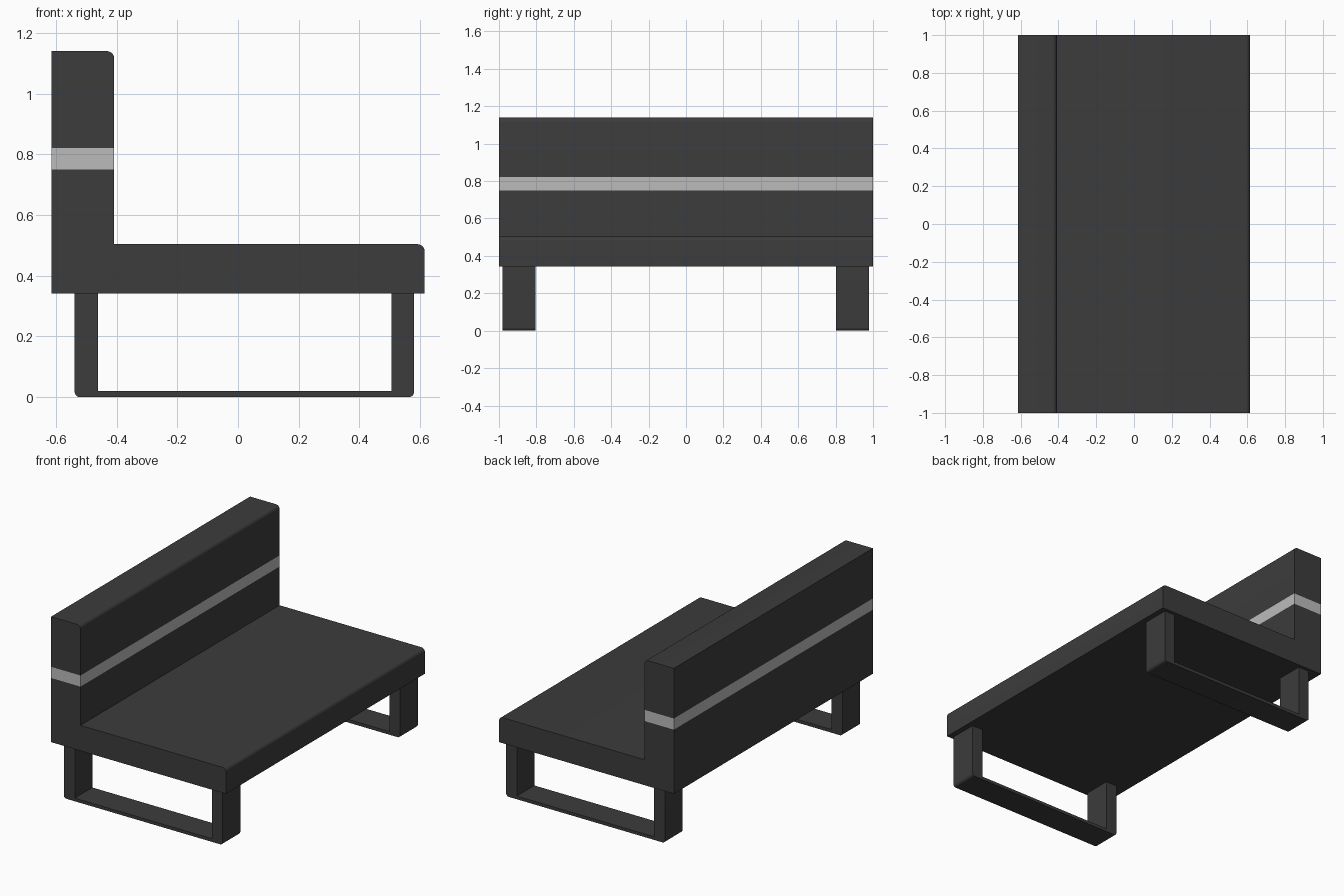
import bpy, bmesh, math
from mathutils import Vector

if "Cube" in bpy.data.objects:
    bpy.data.objects.remove(bpy.data.objects["Cube"])


def material(name, v):
    m = bpy.data.materials.new(name)
    m.diffuse_color = (v, v, v, 1)
    m.use_nodes = True
    m.node_tree.nodes["Principled BSDF"].inputs["Base Color"].default_value = m.diffuse_color
    return m


DARK = material("dark_grey", 0.045)
LIGHT = material("light_grey", 0.5)


def rounded(corners, steps=6):
    """Outline from (x, z, radius) right-angle corners."""
    pts = []
    n = len(corners)
    for i, (x, z, r) in enumerate(corners):
        p = Vector((x, z))
        if r == 0:
            pts.append(p)
            continue
        a = (Vector(corners[i - 1][:2]) - p).normalized() * r
        b = (Vector(corners[(i + 1) % n][:2]) - p).normalized() * r
        for k in range(steps + 1):
            t = math.pi / 2 * k / steps
            pts.append(p + a * (1 - math.sin(t)) + b * (1 - math.cos(t)))
    return pts


def extrude_profile(name, corners, y0, y1, band=None):
    bm = bmesh.new()
    face = bm.faces.new([bm.verts.new((p.x, y0, p.y)) for p in rounded(corners)])
    ext = bmesh.ops.extrude_face_region(bm, geom=[face], use_keep_orig=True)
    verts = [v for v in ext["geom"] if isinstance(v, bmesh.types.BMVert)]
    bmesh.ops.translate(bm, verts=verts, vec=(0, y1 - y0, 0))
    # contrasting stripe: slice the walls and recolour between the cuts
    if band:
        for z in band:
            bmesh.ops.bisect_plane(bm, geom=bm.verts[:] + bm.edges[:] + bm.faces[:],
                                   plane_co=(0, 0, z), plane_no=(0, 0, 1))
        for f in bm.faces:
            zs = [v.co.z for v in f.verts]
            if min(zs) > band[0] - 1e-4 and max(zs) < band[1] + 1e-4:
                f.material_index = 1
    bmesh.ops.recalc_face_normals(bm, faces=bm.faces[:])
    me = bpy.data.meshes.new(name)
    bm.to_mesh(me)
    bm.free()
    me.materials.append(DARK)
    if band:
        me.materials.append(LIGHT)
    ob = bpy.data.objects.new(name, me)
    bpy.context.collection.objects.link(ob)
    bpy.ops.object.select_all(action='DESELECT')
    ob.select_set(True)
    bpy.context.view_layer.objects.active = ob
    bpy.ops.object.shade_smooth_by_angle(angle=math.radians(30))
    return ob


# L-shaped seat and backrest with the light stripe
extrude_profile("seat_and_backrest", [
    (-0.615, 0.342, 0), (0.615, 0.342, 0), (0.615, 0.504, 0.024),
    (-0.408, 0.504, 0), (-0.408, 1.14, 0.024), (-0.615, 1.14, 0)],
    -1, 1, band=(0.75, 0.821))

# U-shaped leg frames at both ends
leg = [(-0.538, 0.342, 0), (-0.538, 0, 0.018), (0.58, 0, 0.018), (0.58, 0.342, 0),
       (0.505, 0.342, 0), (0.505, 0.02, 0), (-0.461, 0.02, 0), (-0.461, 0.342, 0)]
for name, y0, y1 in (("front_leg_frame", -0.982, -0.805), ("back_leg_frame", 0.802, 0.979)):
    extrude_profile(name, leg, y0, y1)
